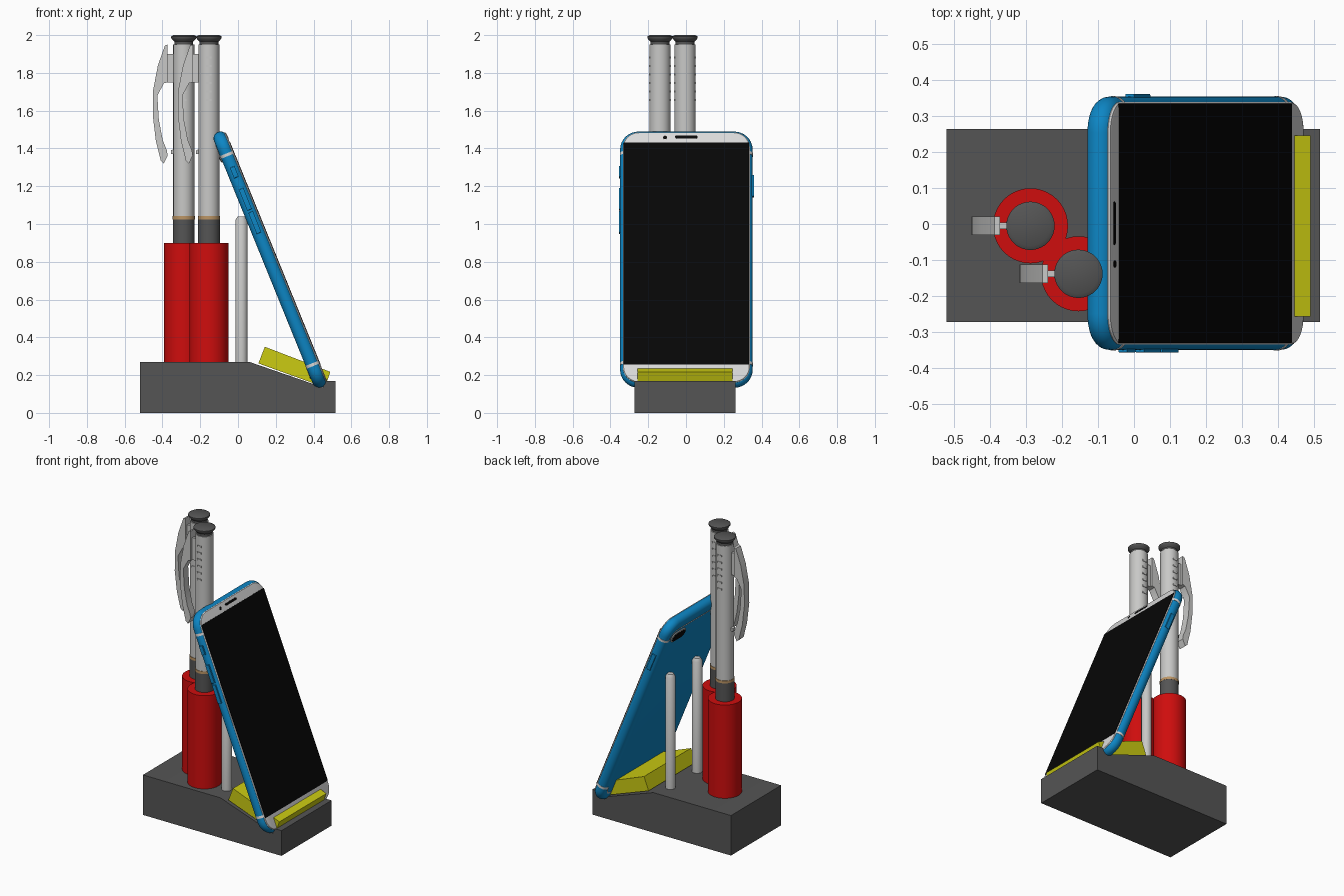
import bpy, bmesh
from math import sin, cos, pi, radians
from mathutils import Matrix, Vector

cube = bpy.data.objects.get("Cube")
if cube:
    bpy.data.objects.remove(cube)


def material(name, r, g, b):
    m = bpy.data.materials.new(name)
    m.use_nodes = True
    m.diffuse_color = (r, g, b, 1)
    m.node_tree.nodes["Principled BSDF"].inputs["Base Color"].default_value = (r, g, b, 1)
    return m


CHARCOAL = material("charcoal", .09, .09, .09)
RED = material("red", .62, .004, .004)
GREY = material("light grey", .58, .58, .57)
WHITE = material("off white", .7, .7, .7)
BLUE = material("blue", .004, .24, .56)
YELLOW = material("yellow", .6, .6, .006)
BLACK = material("black", .002, .002, .002)
TAN = material("tan", .5, .3, .13)


def finish(obj, mat, matrix):
    obj.data.materials.append(mat)
    obj.matrix_world = matrix
    bpy.context.collection.objects.link(obj)
    return obj


def loft(name, loops, mat, matrix=Matrix()):
    """Skin matching closed loops and cap both ends."""
    bm = bmesh.new()
    rings = [[bm.verts.new(p) for p in loop] for loop in loops]
    n = len(rings[0])
    for a, b in zip(rings, rings[1:]):
        for i in range(n):
            j = (i + 1) % n
            bm.faces.new((a[i], a[j], b[j], b[i]))
    bm.faces.new(rings[0])
    bm.faces.new(rings[-1])
    bmesh.ops.recalc_face_normals(bm, faces=bm.faces)
    mesh = bpy.data.meshes.new(name)
    bm.to_mesh(mesh)
    bm.free()
    obj = finish(bpy.data.objects.new(name, mesh), mat, matrix)
    bpy.ops.object.select_all(action='DESELECT')
    obj.select_set(True)
    bpy.context.view_layer.objects.active = obj
    bpy.ops.object.shade_smooth_by_angle(angle=radians(35))
    return obj


def lathe(name, profile, mat, x, y, sides=40):
    loops = [[(r * cos(2 * pi * i / sides), r * sin(2 * pi * i / sides), z)
              for i in range(sides)] for r, z in profile]
    return loft(name, loops, mat, Matrix.Translation((x, y, 0)))


def prism(name, outline, y0, y1, mat, matrix=Matrix()):
    return loft(name, [[(x, y, z) for x, z in outline] for y in (y0, y1)], mat, matrix)


def slab(name, w, h, r, levels, mat, matrix):
    """Rounded rectangle stacked through (inset, height) levels."""
    loops = []
    for inset, z in levels:
        loop = []
        for k, (sx, sy) in enumerate(((1, 1), (-1, 1), (-1, -1), (1, -1))):
            for i in range(9):
                t = (k + i / 8) * pi / 2
                loop.append((sx * (w / 2 - r) + (r - inset) * cos(t),
                             sy * (h / 2 - r) + (r - inset) * sin(t), z))
        loops.append(loop)
    return loft(name, loops, mat, matrix)


# Base with sloping front and yellow cradle
prism("base", [(-.52, 0), (.515, 0), (.515, .17), (.463, .17), (.45, .135), (.06, .27), (-.52, .27)],
      -.272, .263, CHARCOAL)
prism("cradle_pad", [(.108, .262), (.142, .35), (.489, .217), (.46, .135)], -.257, .245, YELLOW)

# Support pegs behind the phone
for side, y in (("back", .14), ("front", -.145)):
    lathe(side + "_support_peg", [(.032, .26), (.032, 1.02), (.02, 1.04)], GREY, .018, y, 24)

# Pens in their holders
CLIP = [(-.085, 1.95), (-.1, 1.945), (-.137, 1.84), (-.162, 1.71), (-.164, 1.575), (-.148, 1.44),
        (-.122, 1.335), (-.106, 1.32), (-.085, 1.363), (-.09, 1.39), (-.111, 1.443),
        (-.132, 1.55), (-.14, 1.68), (-.105, 1.745), (-.085, 1.75)]
for side, x, y in (("back", -.287, -.005), ("front", -.154, -.138)):
    at = Matrix.Translation((x, y, 0))
    lathe(side + "_pen_holder", [(.104, .26), (.104, .9)], RED, x, y)
    lathe(side + "_pen_grip", [(.058, .88), (.058, 1.025)], CHARCOAL, x, y)
    lathe(side + "_pen_ring", [(.059, 1.025), (.059, 1.042)], TAN, x, y)
    lathe(side + "_pen_barrel", [(.056, 1.042), (.056, 1.95)], GREY, x, y)
    lathe(side + "_pen_cap", [(.05, 1.95), (.05, 1.965), (.06, 1.975), (.067, 1.985),
                              (.067, 1.993), (.055, 2.0)], CHARCOAL, x, y)
    prism(side + "_pen_clip", CLIP, -.026, .026, GREY, at)
    prism(side + "_pen_clip_web", [(-.1, 1.75), (-.04, 1.75), (-.04, 1.9), (-.1, 1.9)],
          -.009, .009, GREY, at)
    prism(side + "_pen_clip_stop", [(-.068, 1.37), (-.04, 1.37), (-.04, 1.4), (-.068, 1.39)],
          -.012, .012, GREY, at)
    for i in range(6):
        z = 1.65 + .045 * i
        prism(f"{side}_pen_rib_{i}", [(-.015, z), (.015, z), (.015, z + .012), (-.015, z + .012)],
              -.059, .059, GREY, at)

# Phone frame: local x across, local y up its length, local z out of the screen
up = Vector((-.377, 0, .926)).normalized()
out = Vector((0, 1, 0)).cross(up)
PHONE = Matrix.Translation((.169, .002, .811)) @ Matrix(((0, 1, 0), up, out)).transposed().to_4x4()


def phone_at(x, y, z=0):
    return PHONE @ Matrix.Translation((x, y, z))


R = .037
W, H = .702, 1.46
edge = [(R - R * cos(t), R * sin(t)) for t in [(-1 + i / 6) * pi / 2 for i in range(13)]]
slab("phone_body", W, H, .1, edge, BLUE, PHONE)
slab("phone_front", W - .03, H - .03, .085,
     [(0, .02), (0, .031), (.004, .036), (.012, .038)], WHITE, PHONE)
slab("phone_screen", .664, 1.268, .003, [(0, .036), (0, .0395)], BLACK, phone_at(0, .019))
slab("earpiece", .12, .016, .008, [(0, .037), (0, .0395)], BLACK, phone_at(0, .686))
slab("front_camera", .02, .02, .01, [(0, .037), (0, .0395)], BLACK, phone_at(-.113, .683))

# Rear camera
slab("rear_camera_rim", .15, .075, .037, [(0, -.03), (0, -.042), (.004, -.044)], GREY,
     phone_at(.22, .61))
slab("rear_camera_glass", .134, .059, .029, [(0, -.04), (0, -.0455)], BLACK, phone_at(.22, .61))

# Antenna bands round the sides, with lines across the back
for end, s in (("top", 1), ("bottom", -1)):
    for side, m in (("right", 1), ("left", -1)):
        arc = [(m * .0385 * cos(t), .0385 * sin(t))
               for t in [(-1 + i / 8) * pi / 2 for i in range(17)]]
        prism(f"{end}_{side}_antenna_band", arc, -.008, .008, WHITE, phone_at(m * (W / 2 - R), s * .6))
    half = [(.31, .6), (.307, .625), (.295, .648), (.27, .662), (.24, .665)]
    path = half + [(-x, y) for x, y in reversed(half)]
    curve = bpy.data.curves.new(end + "_antenna_line", 'CURVE')
    curve.dimensions = '3D'
    curve.bevel_depth = .006
    spline = curve.splines.new('POLY')
    spline.points.add(len(path) - 1)
    for p, (x, y) in zip(spline.points, path):
        p.co = (x, s * y, -.0335, 1)
    finish(bpy.data.objects.new(end + "_antenna_line", curve), WHITE, PHONE)

# Side buttons
for name, m, y, length in (("mute_switch", -1, .5, .06), ("volume_up", -1, .345, .12),
                           ("volume_down", -1, .212, .12), ("power_button", 1, .42, .12)):
    slab(name, .02, length, .004, [(0, -.013), (0, .013)], BLUE, phone_at(m * .348, y))
